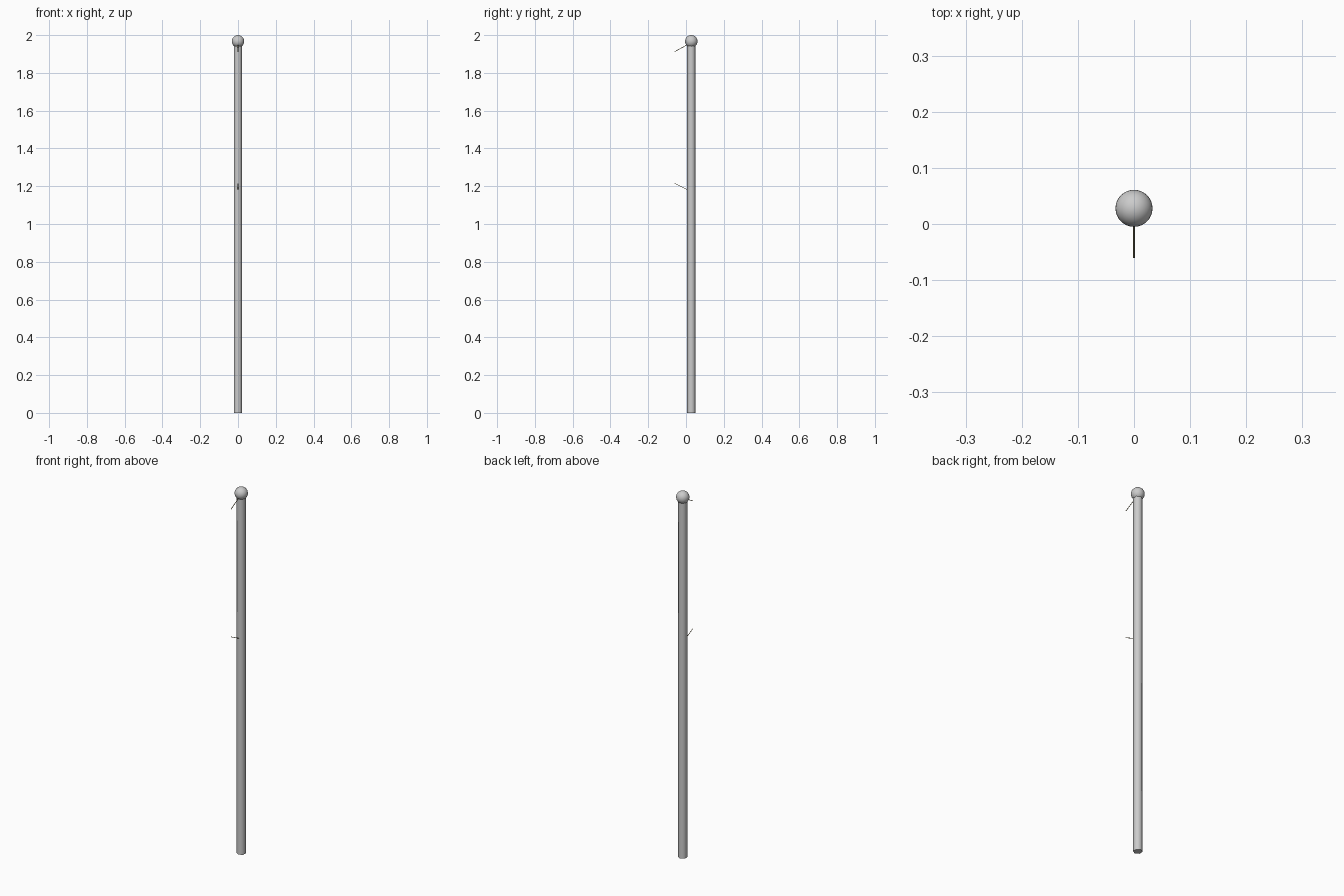
import bpy
from mathutils import Vector

if "Cube" in bpy.data.objects:
    bpy.data.objects.remove(bpy.data.objects["Cube"])

POLE_Y = 0.028


def smooth(obj, name):
    obj.name = name
    for p in obj.data.polygons:
        p.use_smooth = True
    return obj


def cord(name, start, end, radius, mat):
    a, b = Vector(start), Vector(end)
    d = b - a
    bpy.ops.mesh.primitive_cylinder_add(vertices=8, radius=radius, depth=d.length, location=(a + b) / 2)
    obj = bpy.context.object
    obj.rotation_euler = d.to_track_quat('Z', 'Y').to_euler()
    obj.name = name
    obj.data.materials.append(mat)
    bpy.ops.object.shade_smooth_by_angle()


# six-sided pole with softly shaded sides
bpy.ops.mesh.primitive_cylinder_add(vertices=6, radius=0.023, depth=1.95, location=(0, POLE_Y, 0.975))
pole = bpy.context.object
smooth(pole, "pole")
for p in pole.data.polygons:
    if abs(p.normal.z) > 0.9:
        p.use_smooth = False
bpy.ops.object.shade_smooth_by_angle(angle=1.1)

# round finial
bpy.ops.mesh.primitive_uv_sphere_add(segments=32, ring_count=16, radius=0.033, location=(0, POLE_Y, 1.967))
smooth(bpy.context.object, "finial_ball")

# short tie cords on the front of the pole
rope = bpy.data.materials.new("rope")
rope.diffuse_color = (0.3, 0.25, 0.12, 1)
rope.use_nodes = True
rope.node_tree.nodes["Principled BSDF"].inputs["Base Color"].default_value = rope.diffuse_color
cord("upper_cord", (0, 0.008, 1.95), (0, -0.06, 1.912), 0.0015, rope)
cord("lower_cord", (0, 0.008, 1.181), (0, -0.06, 1.215), 0.0015, rope)
